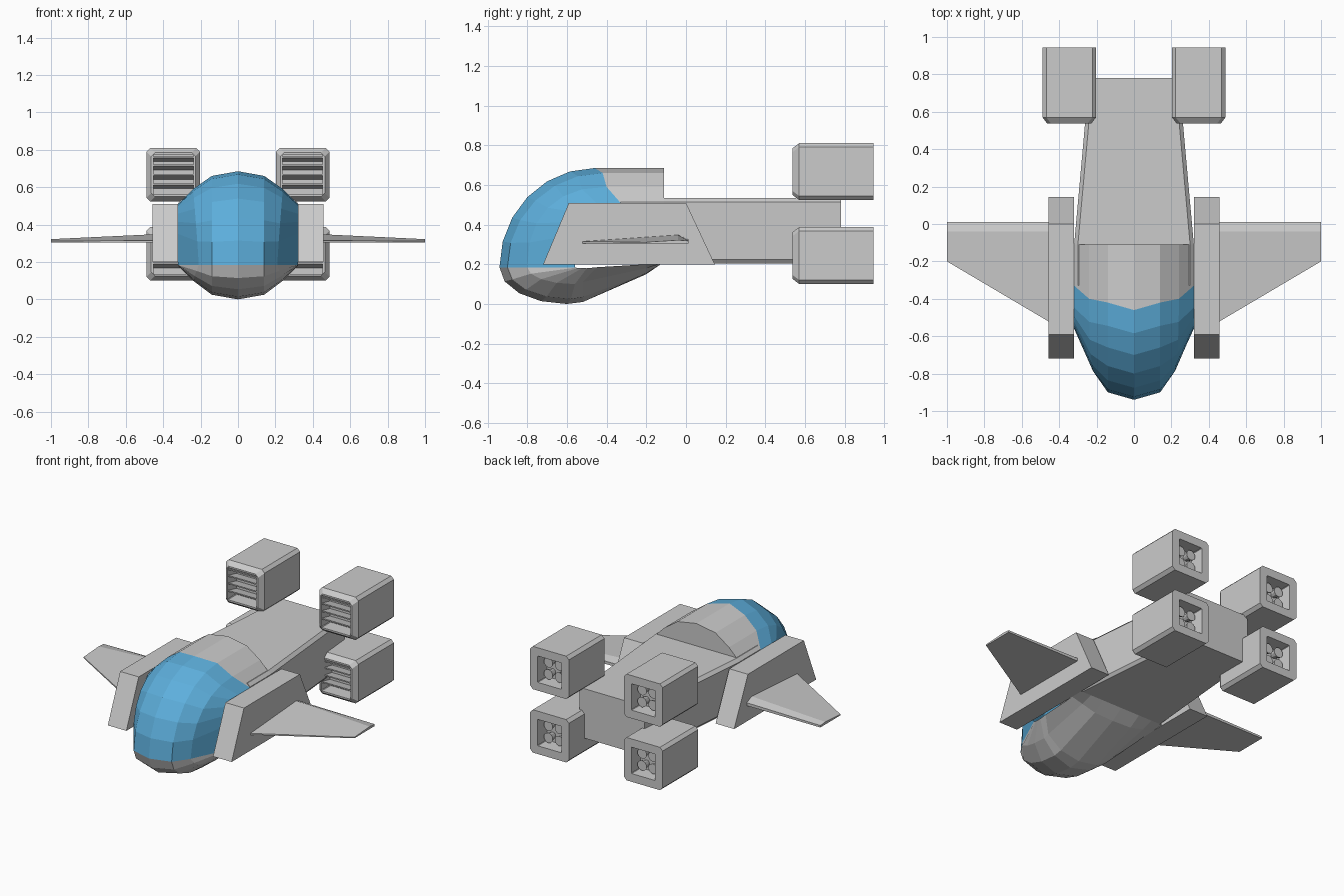
import bpy, bmesh
from math import sin, cos, pi
from mathutils import Matrix, Vector

if "Cube" in bpy.data.objects:
    bpy.data.objects.remove(bpy.data.objects["Cube"])


def finish(name, bm, mat=None):
    bmesh.ops.recalc_face_normals(bm, faces=bm.faces)
    me = bpy.data.meshes.new(name)
    bm.to_mesh(me)
    bm.free()
    ob = bpy.data.objects.new(name, me)
    bpy.context.collection.objects.link(ob)
    if mat:
        me.materials.append(mat)
    return ob


def loft(name, rings, closed=True, caps=(True, True), mat=None):
    """Skin a list of equal-length point rings."""
    bm = bmesh.new()
    vs = [[bm.verts.new(p) for p in r] for r in rings]
    n = len(rings[0])
    for a, b in zip(vs, vs[1:]):
        for i in range(n if closed else n - 1):
            j = (i + 1) % n
            bm.faces.new((a[i], a[j], b[j], b[i]))
    for ring, cap in ((vs[0], caps[0]), (vs[-1], caps[1])):
        if cap:
            bm.faces.new(ring)
    return finish(name, bm, mat)


def mirrored(half):
    """Centre-to-side points become a full row across x."""
    return [(-x, y, z) for x, y, z in half[:0:-1]] + half


glass = bpy.data.materials.new("blue_glass")
glass.diffuse_color = (0.11, 0.43, 0.72, 1)
glass.use_nodes = True
glass.node_tree.nodes["Principled BSDF"].inputs["Base Color"].default_value = glass.diffuse_color

# Cockpit columns: rim x, top x, rim y, top y, top z, belly y, belly z, tail z, power
RIM = 0.185
COLS = [(0, 0, -.94, -.46, .685, -.60, .0, .15, 2.0),
        (.14, .14, -.90, -.42, .66, -.58, .025, .155, 2.0),
        (.21, .24, -.80, -.40, .59, -.56, .10, .18, 2.3),
        (.32, .32, -.56, -.33, .51, -.50, .18, .20, 4.0)]


def canopy_row(t):
    c, s = cos(t * pi / 2), sin(t * pi / 2)
    return mirrored([(rx + (tx - rx) * s,
                      ty - (ty - ry) * max(c, 0) ** (2 / n),
                      RIM + (tz - RIM) * s ** (2 / n))
                     for rx, tx, ry, ty, tz, by, bz, ez, n in COLS])


def belly_row(t):
    c, s = cos(t * pi / 2), sin(t * pi / 2)
    return mirrored([(rx + (tx - rx) * s, by - (by - ry) * max(c, 0),
                      RIM - (RIM - bz) * s)
                     for rx, tx, ry, ty, tz, by, bz, ez, n in COLS])


shell = dict(closed=False, caps=(False, False))
loft("canopy", [canopy_row(k / 6) for k in range(7)], mat=glass, **shell)

# Grey roof behind the canopy, closed at the back
roof_back = mirrored([(c[1], -.11, c[4]) for c in COLS])
loft("cockpit_roof", [canopy_row(1), roof_back], closed=False, caps=(False, True))

# Belly: rounded chin, then rising to the fuselage floor
tail = mirrored([(c[1], -.20, c[7]) for c in COLS])
end = mirrored([(c[1], -.12, .205) for c in COLS])
flat = mirrored([(c[1], -.52, c[6] + .01) for c in COLS[:3]] + [(.32, -.45, .185)])
loft("belly", [belly_row(k / 4) for k in range(5)] + [flat, tail, end], **shell)

# Tapered fuselage with small chamfers


def fuselage_ring(y, w):
    half = [(w - .02, .535), (w, .515), (w, .225), (w - .015, .205)]
    return [(x, y, z) for x, z in half] + [(-x, y, z) for x, z in half[::-1]]


loft("fuselage", [fuselage_ring(-.33, .32), fuselage_ring(-.11, .32),
                  fuselage_ring(.78, .24)])

# Side pods and wings
POD = [(-.72, .2), (-.59, .51), (0, .51), (.145, .2)]
WING_ROOT = [(-.525, .305), (-.525, .315), (-.04, .348), (.012, .325), (.012, .305)]
WING_TIP = [(-.20, .305), (-.20, .312), (-.04, .322), (.012, .318), (.012, .305)]
for side, s in (("right", 1), ("left", -1)):
    loft(side + "_pod", [[(s * x, y, z) for y, z in POD] for x in (.32, .457)])
    loft(side + "_wing", [[(s * x, y, z) for y, z in prof]
                          for x, prof in ((.45, WING_ROOT), (1, WING_TIP))])

# Engines: chamfered square section with recessed front and back


def square_ring(cx, cz, y, h, c):
    k = h - c
    return [(cx + a, y, cz + b) for a, b in
            ((h, k), (k, h), (-k, h), (-h, k), (-h, -k), (-k, -h), (k, -h), (h, -k))]


ENGINE = [(.85, .085, .003), (.945, .088, .003), (.945, .143, .02), (.57, .143, .02),
          (.537, .118, .02), (.537, .107, .004), (.63, .107, .004)]


def nozzles(name, cx, cz):
    bm = bmesh.new()
    for dx in (-.04, .04):
        for dz in (-.04, .04):
            rot = Matrix.Rotation(-pi / 2, 4, 'X')
            bmesh.ops.create_cone(
                bm, cap_ends=True, segments=10, radius1=.02, radius2=.034, depth=.05,
                matrix=Matrix.Translation(Vector((cx + dx, .875, cz + dz))) @ rot)
    finish(name, bm)


for side, cx in (("right", .346), ("left", -.346)):
    for level, cz in (("upper", .667), ("lower", .244)):
        tag = side + "_" + level
        loft(tag + "_engine", [square_ring(cx, cz, *r) for r in ENGINE])
        nozzles(tag + "_nozzles", cx, cz)
        # Intake slats
        for i, dz in enumerate((.09, .045, -.005, -.055)):
            z = cz + dz
            sec = [(.542, z), (.542, z + .008), (.63, z - .012), (.63, z - .02)]
            loft(f"{tag}_slat_{i + 1}",
                 [[(cx + dx, y, zz) for y, zz in sec] for dx in (-.107, .107)])
